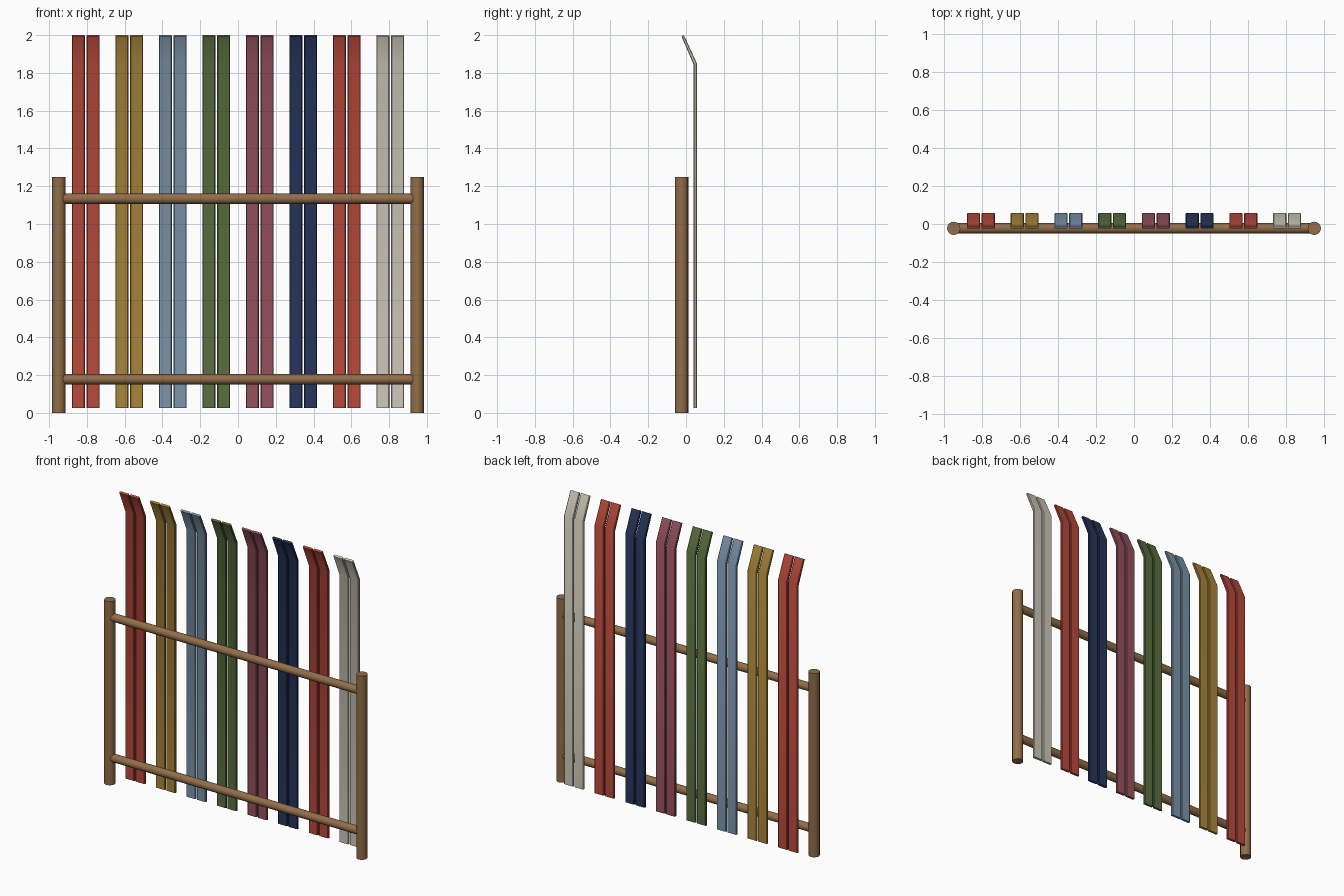
import bpy, bmesh, math
from mathutils import Vector

if "Cube" in bpy.data.objects:
    bpy.data.objects.remove(bpy.data.objects["Cube"])


def material(name, rgb):
    lin = [(c / 255 / 12.92) if c < 11 else ((c / 255 + 0.055) / 1.055) ** 2.4 for c in rgb]
    m = bpy.data.materials.new(name)
    m.diffuse_color = (*lin, 1)
    m.use_nodes = True
    m.node_tree.nodes["Principled BSDF"].inputs["Base Color"].default_value = m.diffuse_color
    return m


WOOD = material("wood brown", (146, 110, 74))
RED = material("red", (186, 74, 60))
OCHRE = material("ochre", (170, 134, 58))
SKY = material("dusty blue", (124, 150, 172))
GREEN = material("moss green", (90, 112, 64))
MAUVE = material("mauve", (150, 82, 94))
NAVY = material("navy", (38, 54, 92))
CREAM = material("cream", (208, 202, 186))


def finish(name, bm, mat):
    bmesh.ops.recalc_face_normals(bm, faces=bm.faces)
    me = bpy.data.meshes.new(name)
    bm.to_mesh(me)
    bm.free()
    ob = bpy.data.objects.new(name, me)
    bpy.context.collection.objects.link(ob)
    me.materials.append(mat)
    bpy.ops.object.select_all(action='DESELECT')
    bpy.context.view_layer.objects.active = ob
    ob.select_set(True)
    bpy.ops.object.shade_smooth_by_angle(angle=math.radians(35))
    return ob


def pole(name, a, b, radius):
    a, b = Vector(a), Vector(b)
    bm = bmesh.new()
    bmesh.ops.create_cone(bm, cap_ends=True, segments=16, radius1=radius,
                          radius2=radius, depth=(b - a).length)
    rot = (b - a).to_track_quat('Z', 'Y').to_matrix().to_4x4()
    rot.translation = (a + b) / 2
    bm.transform(rot)
    return finish(name, bm, WOOD)


# Side profile (y, z) of one ski: flat board with a tip bent forward
PROFILE = [(0.041, 0.025), (0.058, 0.025), (0.058, 1.85),
           (-0.011, 2.0), (-0.024, 1.993), (0.041, 1.842)]


def ski(name, x, mat, width=0.07):
    bm = bmesh.new()
    face = bm.faces.new([bm.verts.new((x - width / 2, y, z)) for y, z in PROFILE])
    ext = bmesh.ops.extrude_face_region(bm, geom=[face])
    bmesh.ops.translate(bm, vec=(width, 0, 0),
                        verts=[v for v in ext['geom'] if isinstance(v, bmesh.types.BMVert)])
    # soften the long side edges
    edges = [e for e in bm.edges if abs(e.verts[0].co.x - e.verts[1].co.x) < 1e-5
             and e.calc_length() > 0.1]
    bmesh.ops.bevel(bm, geom=edges, offset=0.004, segments=1, affect='EDGES')
    return finish(name, bm, mat)


# Rack frame
Y = -0.023
for side, sx in (("left", -1), ("right", 1)):
    pole(f"post_{side}", (sx * 0.949, Y, 0), (sx * 0.949, Y, 1.25), 0.035)
for label, z in (("lower", 0.178), ("upper", 1.134)):
    pole(f"rail_{label}", (-0.945, Y, z), (0.945, Y, z), 0.027)

# Pairs of skis leaning behind the rails
for i, mat in enumerate((RED, OCHRE, SKY, GREEN, MAUVE, NAVY, RED, CREAM)):
    cx = (i - 3.5) * 0.2303
    for side, sx in (("left", -1), ("right", 1)):
        ski(f"ski_{i + 1}_{side}", cx + sx * 0.039, mat)
